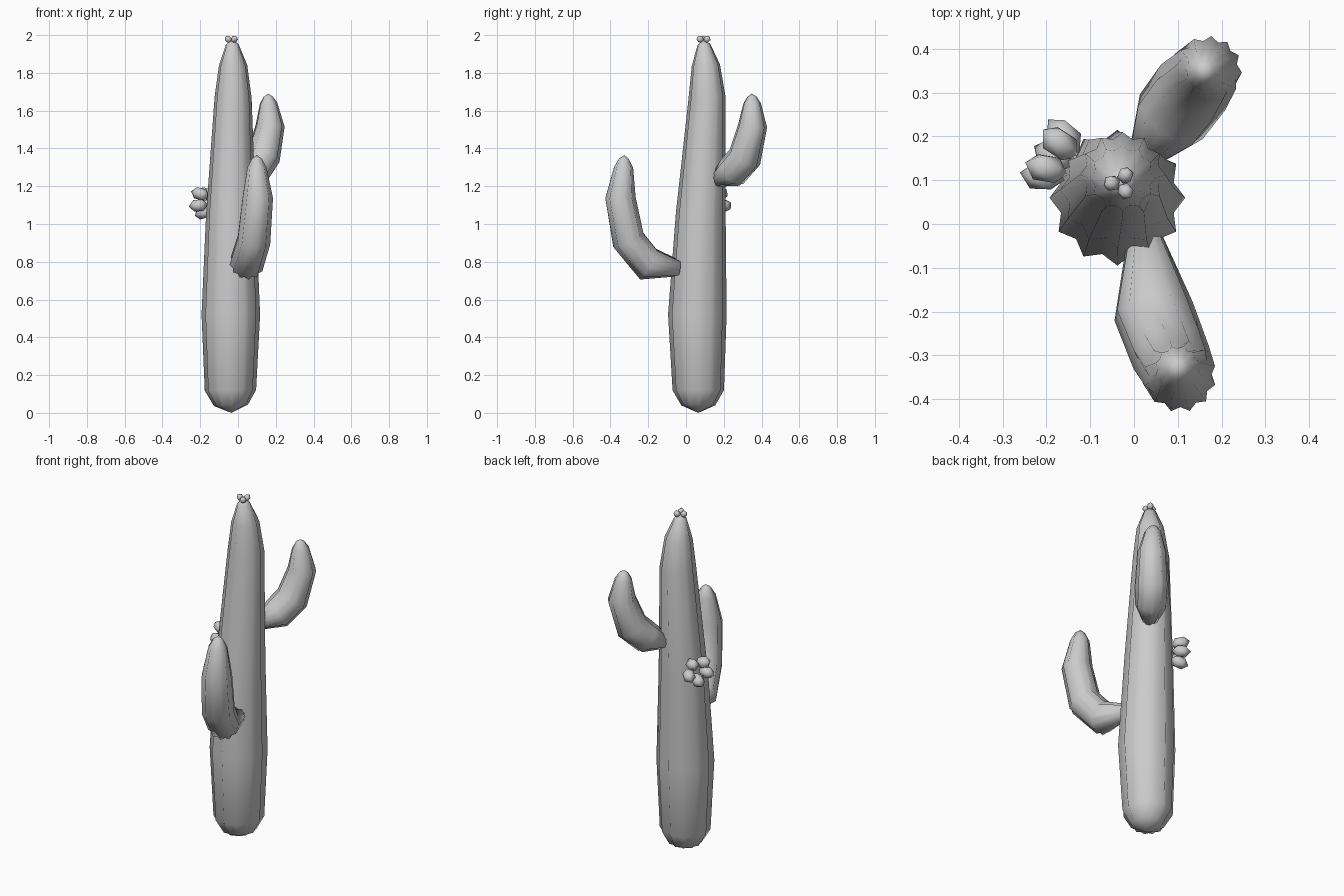
import bpy
import bmesh
import math
from mathutils import Vector, Matrix

cube = bpy.data.objects.get("Cube")
if cube:
    bpy.data.objects.remove(cube)

GREY = (0.6, 0.6, 0.6, 1)
mat = bpy.data.materials.new("plain grey")
mat.use_nodes = True
mat.diffuse_color = GREY
mat.node_tree.nodes["Principled BSDF"].inputs["Base Color"].default_value = GREY

RIBS = 12


def finish(name, bm):
    """Turn a bmesh into a smooth shaded object."""
    bmesh.ops.recalc_face_normals(bm, faces=bm.faces)
    mesh = bpy.data.meshes.new(name)
    bm.to_mesh(mesh)
    bm.free()
    mesh.materials.append(mat)
    mesh.polygons.foreach_set("use_smooth", [True] * len(mesh.polygons))
    obj = bpy.data.objects.new(name, mesh)
    bpy.context.collection.objects.link(obj)
    return obj


def ribbed_stem(name, path, side, groove=0.14):
    """Loft star shaped rings along (x, y, z, radius); radius 0 is a pole."""
    bm = bmesh.new()
    points = [Vector(p[:3]) for p in path]
    side = Vector(side).normalized()
    rings = []
    for i, p in enumerate(points):
        radius = path[i][3]
        if radius == 0:
            rings.append([bm.verts.new(p)])
            continue
        before, after = points[max(i - 1, 0)], points[min(i + 1, len(points) - 1)]
        tangent = (after - p).normalized() + (p - before).normalized()
        u = (side - tangent * side.dot(tangent) / tangent.length_squared).normalized()
        v = tangent.normalized().cross(u)
        ring = []
        for k in range(RIBS * 2):
            a = math.pi * k / RIBS
            depth = groove * min(1, radius / 0.06) if k % 2 else 0
            ring.append(bm.verts.new(p + (u * math.cos(a) + v * math.sin(a)) * radius * (1 - depth)))
        rings.append(ring)
    n = RIBS * 2
    for a, b in zip(rings, rings[1:]):
        for k in range(n):
            j = (k + 1) % n
            if len(a) == 1:
                bm.faces.new((a[0], b[j], b[k]))
            elif len(b) == 1:
                bm.faces.new((a[k], a[j], b[0]))
            else:
                bm.faces.new((a[k], a[j], b[j], b[k]))
    if len(rings[0]) > 1:
        bm.faces.new(rings[0][::-1])
    return finish(name, bm)


def bud(name, centre, axis, width, length):
    """Faceted bud stretched along its axis."""
    bm = bmesh.new()
    bmesh.ops.create_icosphere(bm, subdivisions=1, radius=1)
    turn = Vector(axis).to_track_quat("Z", "Y").to_matrix().to_4x4()
    size = Matrix.Diagonal((width, width, length, 1))
    bm.transform(Matrix.Translation(centre) @ turn @ size)
    return finish(name, bm)


# Main trunk, leaning slightly backwards
ribbed_stem("trunk", [
    (-0.035, 0.065, 0.0, 0), (-0.037, 0.065, 0.04, 0.09),
    (-0.04, 0.065, 0.12, 0.136), (-0.038, 0.06, 0.52, 0.155),
    (-0.037, 0.078, 1.05, 0.132), (-0.026, 0.112, 1.67, 0.098),
    (-0.026, 0.105, 1.84, 0.075), (-0.03, 0.095, 1.95, 0.034),
    (-0.03, 0.093, 1.98, 0)], (1, 0, 0))

# Lower arm at the front
ribbed_stem("front_arm", [
    (0.025, -0.035, 0.765, 0.042), (0.045, -0.2, 0.787, 0.092),
    (0.085, -0.305, 0.915, 0.09), (0.105, -0.347, 1.14, 0.083),
    (0.1, -0.33, 1.3, 0.052), (0.1, -0.328, 1.345, 0.027),
    (0.1, -0.326, 1.365, 0)], (0.96, 0.27, 0))

# Upper arm at the back
ribbed_stem("back_arm", [
    (0.025, 0.16, 1.235, 0.04), (0.085, 0.245, 1.277, 0.088),
    (0.135, 0.312, 1.355, 0.09), (0.17, 0.353, 1.52, 0.077),
    (0.162, 0.35, 1.64, 0.046), (0.16, 0.349, 1.675, 0.024),
    (0.16, 0.348, 1.69, 0)], (0.82, -0.57, 0))

# Cluster of buds on the side, fanned around an outward axis
out = Vector((-0.88, 0.47, 0)).normalized()
across = out.cross(Vector((0, 0, 1)))
middle = Vector((-0.185, 0.155, 1.115))
for i in range(5):
    a = math.tau * i / 5 - math.pi / 2
    spread = across * math.cos(a) + Vector((0, 0, 1)) * math.sin(a)
    bud(f"side_bud_{i + 1}", middle + spread * 0.055, out + spread * 0.35, 0.036, 0.052)

# Three small buds on the crown
for i in range(3):
    a = math.tau * i / 3 + math.pi
    spread = Vector((math.cos(a), math.sin(a), 0))
    bud(f"crown_bud_{i + 1}", Vector((-0.03, 0.093, 1.978)) + spread * 0.021,
        spread + Vector((0, 0, 1)), 0.019, 0.022)
